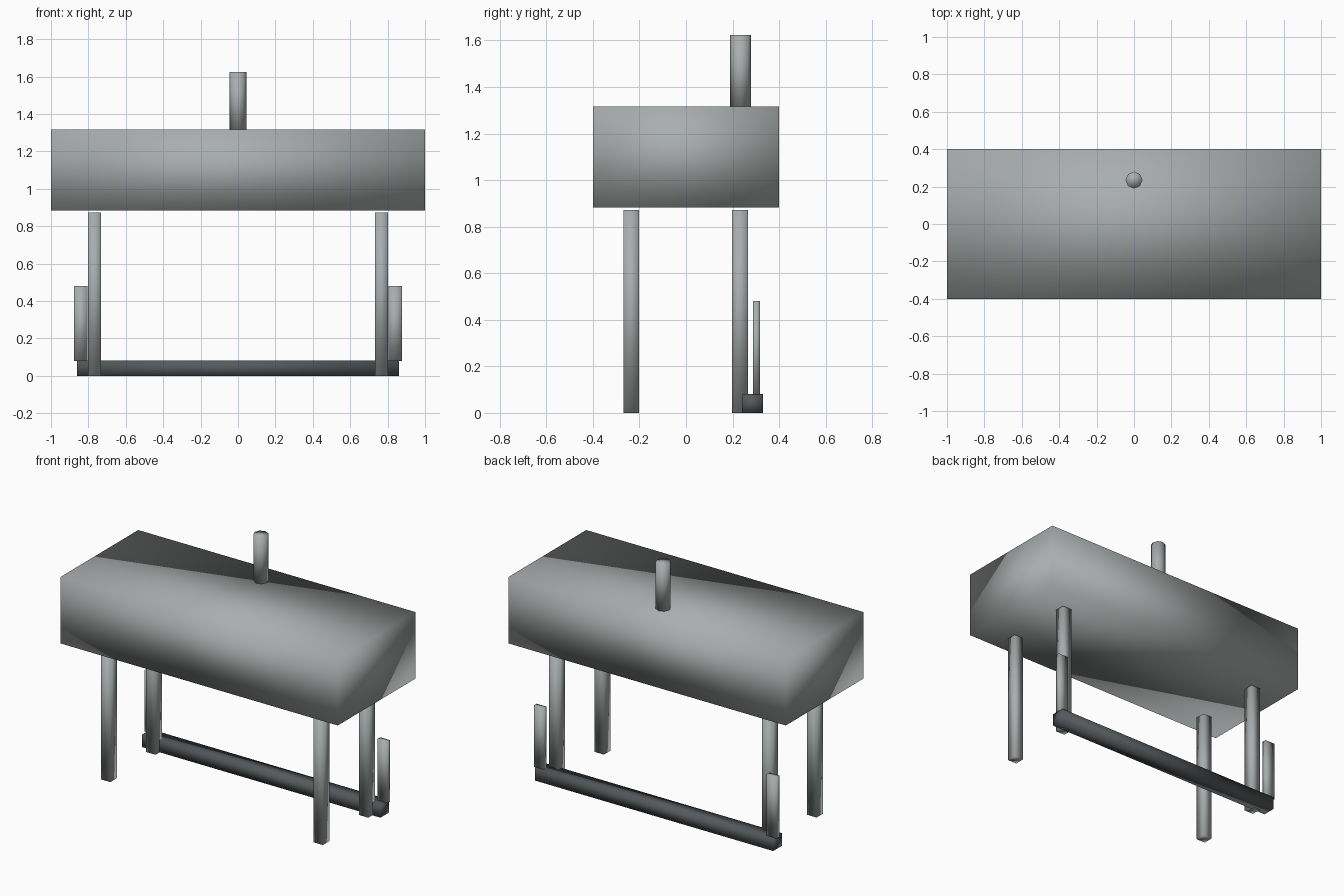
import bpy

cube = bpy.data.objects.get("Cube")
if cube:
    bpy.data.objects.remove(cube, do_unlink=True)


def material(name, colour):
    mat = bpy.data.materials.new(name)
    mat.use_nodes = True
    mat.diffuse_color = (*colour, 1)
    mat.node_tree.nodes["Principled BSDF"].inputs["Base Color"].default_value = (*colour, 1)
    return mat


grey = material("metal grey", (0.40, 0.42, 0.42))
dark = material("dark grey", (0.09, 0.10, 0.105))


def finish(name, mat):
    obj = bpy.context.object
    obj.name = name
    obj.data.materials.append(mat)
    # soft shading runs across every edge
    bpy.ops.object.shade_smooth()
    return obj


def box(name, low, high, mat):
    centre = [(a + b) / 2 for a, b in zip(low, high)]
    bpy.ops.mesh.primitive_cube_add(size=1, location=centre)
    obj = bpy.context.object
    for v in obj.data.vertices:
        v.co = [c * (b - a) for c, a, b in zip(v.co, low, high)]
    return finish(name, mat)


# Main tank
box("body", (-1, -0.4, 0.883), (1, 0.4, 1.317), grey)

# Chimney pipe
bpy.ops.mesh.primitive_cylinder_add(vertices=8, radius=0.045, depth=0.307,
                                    location=(0, 0.235, 1.47))
finish("chimney", grey)

# Legs and rear posts, mirrored left and right
for side, s in (("left", 1), ("right", -1)):
    for end, y in (("front", -0.235), ("rear", 0.232)):
        x = s * 0.767
        box(f"{end}_{side}_leg", (x - 0.034, y - 0.034, 0),
            (x + 0.034, y + 0.034, 0.872), grey)
    x = s * 0.84
    box(f"{side}_rear_post", (x - 0.036, 0.287, 0.08), (x + 0.036, 0.317, 0.48), grey)

# Rear cross bar
box("rear_bar", (-0.86, 0.24, 0), (0.86, 0.33, 0.082), dark)
